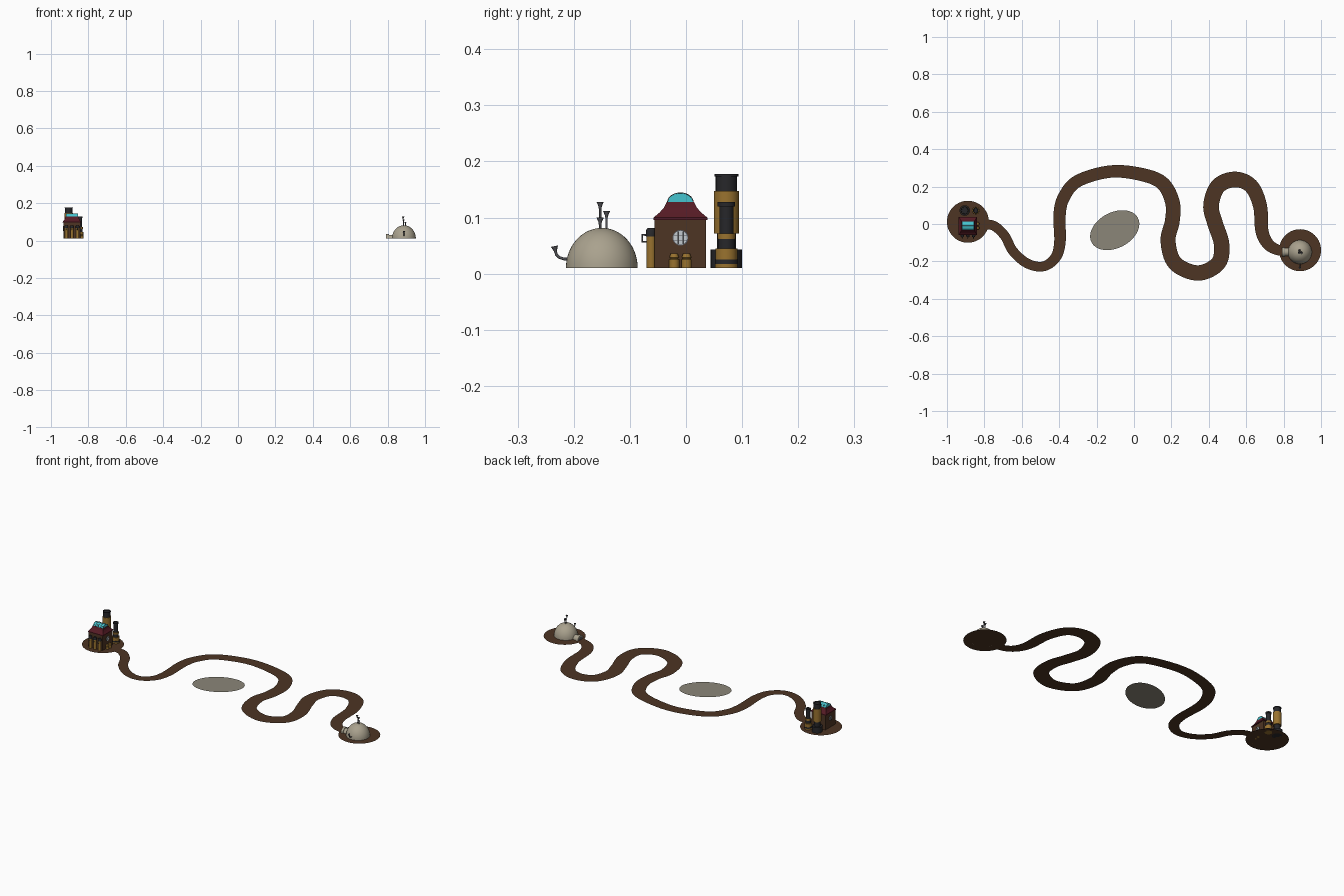
import bpy, bmesh, math
from mathutils import Vector

if "Cube" in bpy.data.objects:
    bpy.data.objects.remove(bpy.data.objects["Cube"])


def mat(name, r, g, b):
    m = bpy.data.materials.new(name)
    m.diffuse_color = (r, g, b, 1)
    m.use_nodes = True
    m.node_tree.nodes["Principled BSDF"].inputs["Base Color"].default_value = m.diffuse_color
    return m


BROWN = mat("earth_brown", .075, .035, .017)
MAROON = mat("maroon", .09, .011, .018)
GOLD = mat("brass", .32, .17, .028)
BLACK = mat("iron", .02, .02, .023)
CYAN = mat("glass_cyan", .06, .55, .62)
STONE = mat("stone", .26, .24, .19)
CLAY = mat("pale_clay", .40, .36, .27)
PALE = mat("pane", .55, .6, .63)
STEEL = mat("steel", .09, .09, .1)


def finish(name, bm, material, smooth=True):
    bmesh.ops.recalc_face_normals(bm, faces=bm.faces)
    me = bpy.data.meshes.new(name)
    bm.to_mesh(me)
    bm.free()
    ob = bpy.data.objects.new(name, me)
    bpy.context.collection.objects.link(ob)
    me.materials.append(material)
    if smooth:
        bpy.ops.object.select_all(action='DESELECT')
        ob.select_set(True)
        bpy.context.view_layer.objects.active = ob
        bpy.ops.object.shade_smooth_by_angle(angle=math.radians(35))
    return ob


def loft(name, rings, material, smooth=True):
    """Skin a list of equal-length closed rings and cap both ends."""
    bm = bmesh.new()
    vs = [[bm.verts.new(p) for p in ring] for ring in rings]
    n = len(vs[0])
    for a, b in zip(vs, vs[1:]):
        for i in range(n):
            j = (i + 1) % n
            bm.faces.new((a[i], a[j], b[j], b[i]))
    bm.faces.new(vs[0])
    bm.faces.new(vs[-1])
    return finish(name, bm, material, smooth)


def lathe(name, origin, profile, material, axis=(0, 0, 1), seg=28):
    """Revolve (radius, distance) pairs about an axis."""
    q = Vector((0, 0, 1)).rotation_difference(Vector(axis))
    o = Vector(origin)
    rings = [[o + q @ Vector((r * math.cos(math.tau * i / seg), r * math.sin(math.tau * i / seg), h))
              for i in range(seg)] for r, h in profile]
    return loft(name, rings, material)


def block(name, cx, cy, levels, material):
    """Stack of centred rectangles given as (half x, half y, z)."""
    return loft(name, [[(cx + sx * hx, cy + sy * hy, z) for sx, sy in ((-1, -1), (1, -1), (1, 1), (-1, 1))]
                       for hx, hy, z in levels], material, False)


def tube(name, pts, radius, material):
    cu = bpy.data.curves.new(name, 'CURVE')
    cu.dimensions = '3D'
    cu.bevel_depth = radius
    cu.bevel_resolution = 2
    cu.use_fill_caps = True
    sp = cu.splines.new('POLY')
    sp.points.add(len(pts) - 1)
    for p, c in zip(sp.points, pts):
        p.co = (*c, 1)
    cu.materials.append(material)
    ob = bpy.data.objects.new(name, cu)
    bpy.context.collection.objects.link(ob)


def flat_oval(name, cx, cy, z, a, b, tilt, material):
    bm = bmesh.new()
    c, s = math.cos(tilt), math.sin(tilt)
    ring = [(a * math.cos(t), b * math.sin(t)) for t in (math.tau * i / 64 for i in range(64))]
    bm.faces.new([bm.verts.new((cx + u * c - v * s, cy + u * s + v * c, z)) for u, v in ring])
    return finish(name, bm, material, False)


# Ground patches
G = .01
flat_oval("west_ground", -.888, .012, G, .112, .112, 0, BROWN)
flat_oval("east_ground", .888, -.14, G, .112, .112, 0, BROWN)
flat_oval("middle_ground", -.103, -.033, 0, .14, .095, math.radians(28), STONE)

# Winding path: smooth ribbon through (x, y) with a varying width
way = [(-.80, 0), (-.745, -.012), (-.69, -.065), (-.647, -.145), (-.572, -.21), (-.487, -.227),
       (-.42, -.18), (-.396, -.095), (-.398, .05), (-.374, .145), (-.30, .23), (-.13, .28),
       (.03, .267), (.15, .22), (.205, .118), (.205, .016), (.182, -.09), (.22, -.21),
       (.342, -.262), (.45, -.21), (.468, -.107), (.433, .005), (.412, .10), (.45, .203),
       (.54, .238), (.626, .203), (.674, .096), (.684, -.037), (.717, -.107), (.77, -.139), (.82, -.14)]
half = [(-1, .026), (5, .026), (8, .033), (11, .033), (14, .039), (18, .041), (24, .042), (27, .035), (30, .025)]


def half_width(t):
    for (t0, w0), (t1, w1) in zip(half, half[1:]):
        if t <= t1:
            return w0 + (w1 - w0) * (t - t0) / (t1 - t0)
    return half[-1][1]


P = [Vector(p) for p in way]
P = [2 * P[0] - P[1]] + P + [2 * P[-1] - P[-2]]
bm = bmesh.new()
prev = None
for i in range(1, len(P) - 2):
    a, b, c, d = P[i - 1:i + 3]
    for k in range(9 if i == len(P) - 3 else 8):
        t = k / 8
        pos = .5 * (2 * b + (c - a) * t + (2 * a - 5 * b + 4 * c - d) * t**2 + (3 * b - a - 3 * c + d) * t**3)
        tan = (c - a) + 2 * (2 * a - 5 * b + 4 * c - d) * t + 3 * (3 * b - a - 3 * c + d) * t**2
        n = Vector((-tan.y, tan.x)).normalized() * half_width(i - 1 + t)
        row = [bm.verts.new((*(pos + n), .009)), bm.verts.new((*(pos - n), .009))]
        if prev:
            bm.faces.new((prev[0], prev[1], row[1], row[0]))
        prev = row
finish("winding_path", bm, BROWN, False)

# East dome hut
DX, DY = .887, -.15
arc = [math.pi / 2 * i / 14 for i in range(15)]
lathe("dome_shell", (DX, DY, G), [(max(.064 * math.cos(t), .0003), .0715 * math.sin(t)) for t in arc], CLAY, seg=48)

# Half-round entrance tunnel with a thicker rim and dark doorway
for nm, x0, x1, r, m in (("tunnel", .80, .845, .021, CLAY), ("tunnel_rim", .792, .806, .025, CLAY),
                         ("doorway", .791, .80, .017, STEEL)):
    ring = [(DY + r * math.cos(math.pi * i / 16), G + r * math.sin(math.pi * i / 16)) for i in range(17)]
    loft(nm, [[(x, y, z) for y, z in ring] for x in (x0, x1)], m)

# Funnel vents on the roof and a bent one on the front
horn = [(.0025, -.012), (.003, -.008), (.0065, 0), (.005, -.001), (.001, -.006)]
for x, y, z in ((DX - .004, -.153, .128), (DX + .008, -.153, .1), (DX - .002, -.1415, .112)):
    tube("vent_pipe", [(x, y, .075), (x, y, z - .008)], .002, STEEL)
    lathe("vent_funnel", (x, y, z), horn, STEEL, seg=16)
tube("side_vent_pipe", [(DX, -.205, .026), (DX, -.217, .026), (DX, -.226, .029), (DX, -.231, .034), (DX, -.233, .042)],
     .0025, STEEL)
lathe("side_vent_funnel", (DX, -.2345, .049), horn, STEEL, axis=(0, -.2, 1), seg=16)

# West workshop: walls, flared roof, barrel skylight
HX, HY = -.888, -.01
block("workshop_walls", HX, HY, [(.045, .046, G), (.045, .046, .098)], BROWN)
block("flared_roof", HX, HY, [(.049, .048, .096), (.049, .048, .1), (.042, .037, .109),
                              (.037, .029, .118), (.034, .024, .128)], MAROON)
sky = [(HY + .023 * math.cos(math.pi * i / 20), .127 + .017 * math.sin(math.pi * i / 20)) for i in range(21)]
loft("skylight", [[(x, y, z) for y, z in sky] for x in (HX - .032, HX + .032)], CYAN)
for k in range(5):
    x = HX - .032 + .016 * k
    tube("skylight_rib", [(x, y, z) for y, z in sky], .0007, STEEL)
for i in (4, 10, 16):
    tube("skylight_bar", [(HX - .032, *sky[i]), (HX + .032, *sky[i])], .0007, STEEL)

# Round barred windows on both end walls
for s in (-1, 1):
    wx = HX + s * .045
    lathe("window_rim", (wx, HY, .064), [(.014, -.002), (.014, .002)], STEEL, axis=(s, 0, 0))
    lathe("window_pane", (wx, HY, .064), [(.0125, 0), (.0125, .0025)], PALE, axis=(s, 0, 0))
    for o in (-.0045, .0045):
        e = .0115
        bx = wx + s * .003
        tube("window_bar", [(bx, HY + o, .064 - e), (bx, HY + o, .064 + e)], .0007, STEEL)
        tube("window_bar", [(bx, HY - e, .064 + o), (bx, HY + e, .064 + o)], .0007, STEEL)

# Tall front tanks with iron caps and a looping pipe
for k in (-1, 0, 1):
    x, y = HX + k * .03, -.062
    lathe("front_tank", (x, y, G), [(.0085, 0), (.0085, .056)], GOLD)
    lathe("front_tank_cap", (x, y, .066), [(.0095, 0), (.0095, .011), (.007, .015)], BLACK)
    tube("front_tank_pipe", [(x, -.068, .069), (x, -.078, .069), (x, -.078, .057), (x, -.068, .057)], .0018, STEEL)

# Small barrels beside the east wall
for y in (-.021, .001):
    lathe("side_barrel", (-.835, y, G), [(.009, 0), (.009, .015), (.0065, .017), (.0085, .019), (.006, .026)], GOLD)

# Two chimneys built from stacked drums: (radius, bottom, top, material)
stacks = (("large_chimney", -.905, .072,
           [(.028, .01, .043, BLACK), (.017, .043, .072, BLACK), (.0225, .072, .147, GOLD),
            (.019, .147, .173, BLACK), (.0215, .173, .178, BLACK)]),
          ("small_chimney", -.846, .072,
           [(.02, .01, .017, GOLD), (.0205, .017, .025, BLACK), (.0195, .025, .045, GOLD), (.015, .045, .062, BLACK),
            (.016, .062, .072, GOLD), (.0125, .072, .12, BLACK), (.0155, .12, .128, BLACK)]))
for name, x, y, drums in stacks:
    for r, z0, z1, m in drums:
        if z1 in (.178, .128):
            prof = [(r, z0), (r, z1), (r - .004, z1), (r - .005, z1 - .004)]
        else:
            prof = [(r, z0), (r, z1)]
        lathe(name, (x, y, 0), prof, m)
